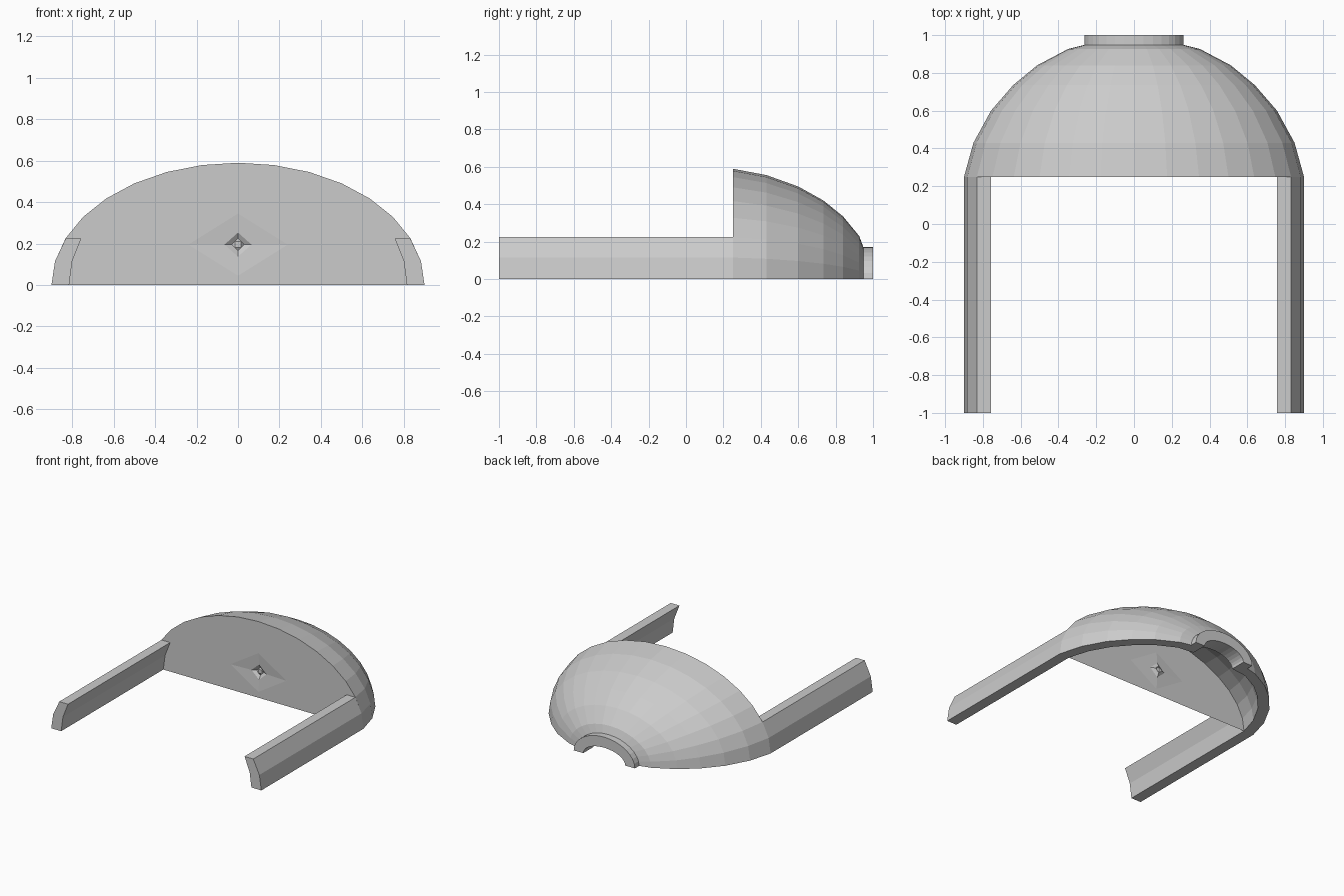
import bpy, bmesh, math

if "Cube" in bpy.data.objects:
    bpy.data.objects.remove(bpy.data.objects["Cube"])

N = 16                    # sides around the half ellipse
T = 0.085                 # shell thickness
A, B, Y0 = 0.90, 0.59, 0.25


def arc(a, b, y, n=N):
    """Half-ellipse cross-section standing on z = 0."""
    return [(a * math.cos(math.pi * i / n), y, b * math.sin(math.pi * i / n))
            for i in range(n + 1)]


def finish(bm, name, recalc=True):
    if recalc:
        bmesh.ops.recalc_face_normals(bm, faces=bm.faces)
    me = bpy.data.meshes.new(name)
    bm.to_mesh(me)
    bm.free()
    ob = bpy.data.objects.new(name, me)
    bpy.context.collection.objects.link(ob)
    return ob


# Hollow half dome with collar: rings of (y, half width, height)
outer = [(Y0, A, B), (0.43, 0.85, 0.556), (0.6, 0.757, 0.495), (0.735, 0.64, 0.42),
         (0.84, 0.513, 0.335), (0.926, 0.35, 0.23), (0.948, 0.262, 0.172),
         (1.0, 0.262, 0.172)]
inner = [(1.0, 0.18, 0.09), (0.875, 0.18, 0.09), (0.86, 0.31, 0.175), (0.785, 0.455, 0.27),
         (0.685, 0.575, 0.348), (0.56, 0.683, 0.419), (0.41, 0.767, 0.474),
         (Y0, A - T, B - T)]
bm = bmesh.new()
rings = [[bm.verts.new(p) for p in arc(a, b, y)] for y, a, b in outer + inner]
for r, s in zip(rings, rings[1:]):
    for i in range(N):
        bm.faces.new((r[i], r[i + 1], s[i + 1], s[i]))
m = len(rings)
for k in range(m // 2 - 1):          # cut edge lying on the ground
    for i in (0, N):
        bm.faces.new((rings[k][i], rings[k + 1][i],
                      rings[m - 2 - k][i], rings[m - 1 - k][i]))
finish(bm, "dome_shell")

# Front wall with a small pinched recess in the middle
bm = bmesh.new()
outline = [bm.verts.new(p) for p in arc(A, B, Y0)]
CZ = 0.195


def diamond(rx, rz, depth):
    return [bm.verts.new((rx * c, Y0 + depth, CZ + rz * s))
            for c, s in ((1, 0), (0, 1), (-1, 0), (0, -1))]


steps = [diamond(0.24, 0.15, 0), diamond(0.065, 0.058, 0.008),
         diamond(0.03, 0.03, 0.025)]
steps.append([bm.verts.new((0.015 * math.copysign(1, c), Y0 + 0.02,
                            CZ + 0.015 * math.copysign(1, s)))
              for c, s in ((1, 1), (-1, 1), (-1, -1), (1, -1))])
edges = [bm.edges.new((l[i], l[(i + 1) % len(l)]))
         for l in (outline, steps[0]) for i in range(len(l))]
bmesh.ops.triangle_fill(bm, edges=edges, use_beauty=True, normal=(0, -1, 0))
for r, s in zip(steps, steps[1:]):
    for i in range(4):
        j = (i + 1) % 4
        bm.faces.new((r[i], r[j], s[j], s[i]))
bm.faces.new(steps[-1])
finish(bm, "front_wall")

# Side rails continuing the lower edge of the shell
section = [(0.90, 0), (0.883, 0.115), (0.831, 0.225), (0.756, 0.225), (0.80, 0.115), (0.815, 0)]
for side, name in ((1, "right_rail"), (-1, "left_rail")):
    bm = bmesh.new()
    f, b = [[bm.verts.new((side * x, y, z)) for x, z in section] for y in (-1, Y0)]
    bm.faces.new((f[0], f[1], f[4], f[5]))
    bm.faces.new((f[1], f[2], f[3], f[4]))
    for i in range(6):
        j = (i + 1) % 6
        bm.faces.new((f[i], f[j], b[j], b[i]))
    finish(bm, name)
